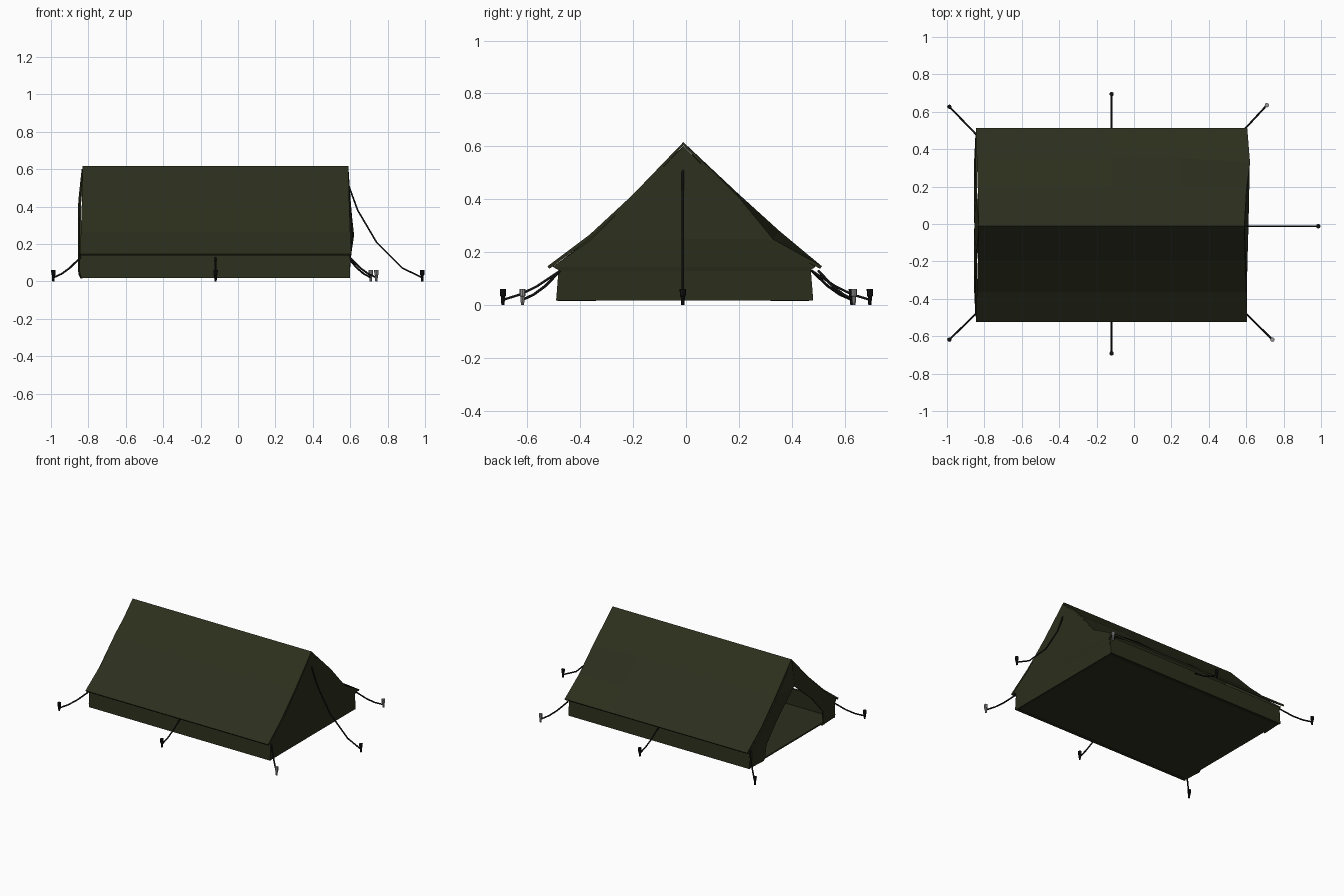
import bpy, bmesh, math
from mathutils import Vector

if "Cube" in bpy.data.objects:
    bpy.data.objects.remove(bpy.data.objects["Cube"])


def material(name, rgb):
    m = bpy.data.materials.new(name)
    m.diffuse_color = (*rgb, 1)
    m.use_nodes = True
    m.node_tree.nodes["Principled BSDF"].inputs["Base Color"].default_value = m.diffuse_color
    return m


CANVAS = material("olive_canvas", (0.025, 0.028, 0.012))
BLACK = material("black", (0.006, 0.006, 0.006))
STEEL = material("steel", (0.3, 0.3, 0.3))


def finish(name, bm, mat):
    bmesh.ops.remove_doubles(bm, verts=bm.verts, dist=1e-4)
    bmesh.ops.recalc_face_normals(bm, faces=bm.faces)
    me = bpy.data.meshes.new(name)
    bm.to_mesh(me)
    bm.free()
    me.materials.append(mat)
    ob = bpy.data.objects.new(name, me)
    bpy.context.collection.objects.link(ob)
    return ob


def sheet(name, rows, thickness=0.012, mat=CANVAS):
    """Cloth sheet skinned over rows of points, given a thickness."""
    bm = bmesh.new()
    for a, b in zip(rows, rows[1:]):
        for i in range(len(a) - 1):
            pts = []
            for p in (a[i], a[i + 1], b[i + 1], b[i]):
                if not any((Vector(p) - Vector(q)).length < 1e-4 for q in pts):
                    pts.append(p)
            if len(pts) > 2:
                bm.faces.new([bm.verts.new(p) for p in pts])
    ob = finish(name, bm, mat)
    mod = ob.modifiers.new("thickness", "SOLIDIFY")
    mod.thickness = thickness
    mod.offset = 0
    return ob


# Sagging roof, with a dent in the back edge at the closed end
CY = -0.01
half = [(0.0, 0.61, 0.0), (0.19, 0.41, 0.005), (0.35, 0.262, 0.01), (0.51, 0.142, 0.015)]
straight = [(0.0, 0.61, 0.0), (0.2, 0.42, 0.0), (0.36, 0.275, 0.0), (0.51, 0.142, 0.0)]
dented = [(0.0, 0.61, 0.0), (0.2, 0.41, 0.012), (0.335, 0.245, 0.03), (0.51, 0.142, 0.015)]


def roof_row(x, front, back, sign):
    pts = [(x + sign * e, CY - y, z) for y, z, e in reversed(front)]
    return pts + [(x + sign * e, CY + y + 0.01 * (y > 0.4), z) for y, z, e in back[1:]]


sheet("roof", [roof_row(-0.83, half, half, -1),
               roof_row(-0.12, half, straight, 0),
               roof_row(0.25, half, straight, 0),
               roof_row(0.59, half, dented, 1)])

# Low side walls
for name, top, bottom in (("front_wall", -0.475, -0.485), ("back_wall", 0.465, 0.475)):
    sheet(name, [[(x, top, 0.145), (x, bottom, 0.017)] for x in (-0.84, -0.12, 0.598)])

# Closed end panel, bulging slightly: z, left y, right y, then x at left, middle, right
closed = [(0.6, CY, CY, 0.587, 0.587, 0.587),
          (0.41, -0.195, 0.185, 0.593, 0.597, 0.6),
          (0.25, -0.355, 0.32, 0.598, 0.608, 0.615),
          (0.145, -0.505, 0.49, 0.6, 0.603, 0.602),
          (0.13, -0.475, 0.465, 0.598, 0.6, 0.598),
          (0.017, -0.485, 0.475, 0.592, 0.592, 0.592)]
sheet("closed_end", [[(xl, yl, z), (xm, (yl + yr) / 2, z), (xr, yr, z)]
                     for z, yl, yr, xl, xm, xr in closed], 0.008)

# Door flaps drawn aside at the open end: z, outer y, inner y, x
flap = [(0.6, 0.0, 0.0, -0.832), (0.43, 0.17, 0.0, -0.85), (0.26, 0.345, 0.2, -0.852),
        (0.15, 0.485, 0.3, -0.852), (0.13, 0.47, 0.32, -0.852), (0.04, 0.475, 0.33, -0.85),
        (0.017, 0.475, 0.33, -0.838)]
for name, s in (("front_door_flap", -1), ("back_door_flap", 1)):
    sheet(name, [[(x + 0.008, CY + s * yo, z), (x, CY + s * yi, z)] for z, yo, yi, x in flap], 0.008)

# Groundsheet
sheet("groundsheet", [[(x, -0.47, 0.022), (x, 0.46, 0.022)] for x in (-0.83, 0.585)], 0.01)


# Guy ropes and pegs
def rope(name, pts, radius=0.005):
    cu = bpy.data.curves.new(name, "CURVE")
    cu.dimensions = "3D"
    cu.bevel_depth = radius
    cu.bevel_resolution = 1
    cu.use_fill_caps = True
    sp = cu.splines.new("POLY")
    sp.points.add(len(pts) - 1)
    for p, co in zip(sp.points, pts):
        p.co = (*co, 1)
    cu.materials.append(BLACK)
    bpy.context.collection.objects.link(bpy.data.objects.new(name, cu))


def peg(name, x, y, mat):
    bm = bmesh.new()
    rings = []
    for r, z in ((0.006, 0.0), (0.008, 0.032), (0.011, 0.034), (0.012, 0.06)):
        rings.append([bm.verts.new((x + r * math.cos(a * math.pi / 4),
                                    y + r * math.sin(a * math.pi / 4), z)) for a in range(8)])
    for a, b in zip(rings, rings[1:]):
        for i in range(8):
            bm.faces.new((a[i], a[(i + 1) % 8], b[(i + 1) % 8], b[i]))
    bm.faces.new(rings[0][::-1])
    bm.faces.new(rings[-1])
    finish(name, bm, mat)


lines = [("front_left", (-0.84, -0.475), (-0.987, -0.618), BLACK),
         ("back_left", (-0.84, 0.475), (-0.987, 0.627), BLACK),
         ("front_right", (0.595, -0.475), (0.74, -0.618), STEEL),
         ("back_right", (0.585, 0.5), (0.71, 0.635), STEEL),
         ("front_middle", (-0.12, -0.475), (-0.12, -0.692), BLACK),
         ("back_middle", (-0.12, 0.475), (-0.12, 0.695), BLACK)]
for name, a, b, mat in lines:
    pts = []
    for t, z in ((0, 0.13), (0.4, 0.072), (0.7, 0.04), (1, 0.02)):
        pts.append((a[0] + (b[0] - a[0]) * t, a[1] + (b[1] - a[1]) * t, z))
    rope(name + "_guy_rope", pts)
    peg(name + "_peg", *b, mat)

rope("end_guy_rope", [(x, -0.012, z) for x, z in
                      ((0.585, 0.53), (0.64, 0.38), (0.74, 0.21), (0.88, 0.07), (0.985, 0.02))])
peg("end_peg", 0.985, -0.012, BLACK)
